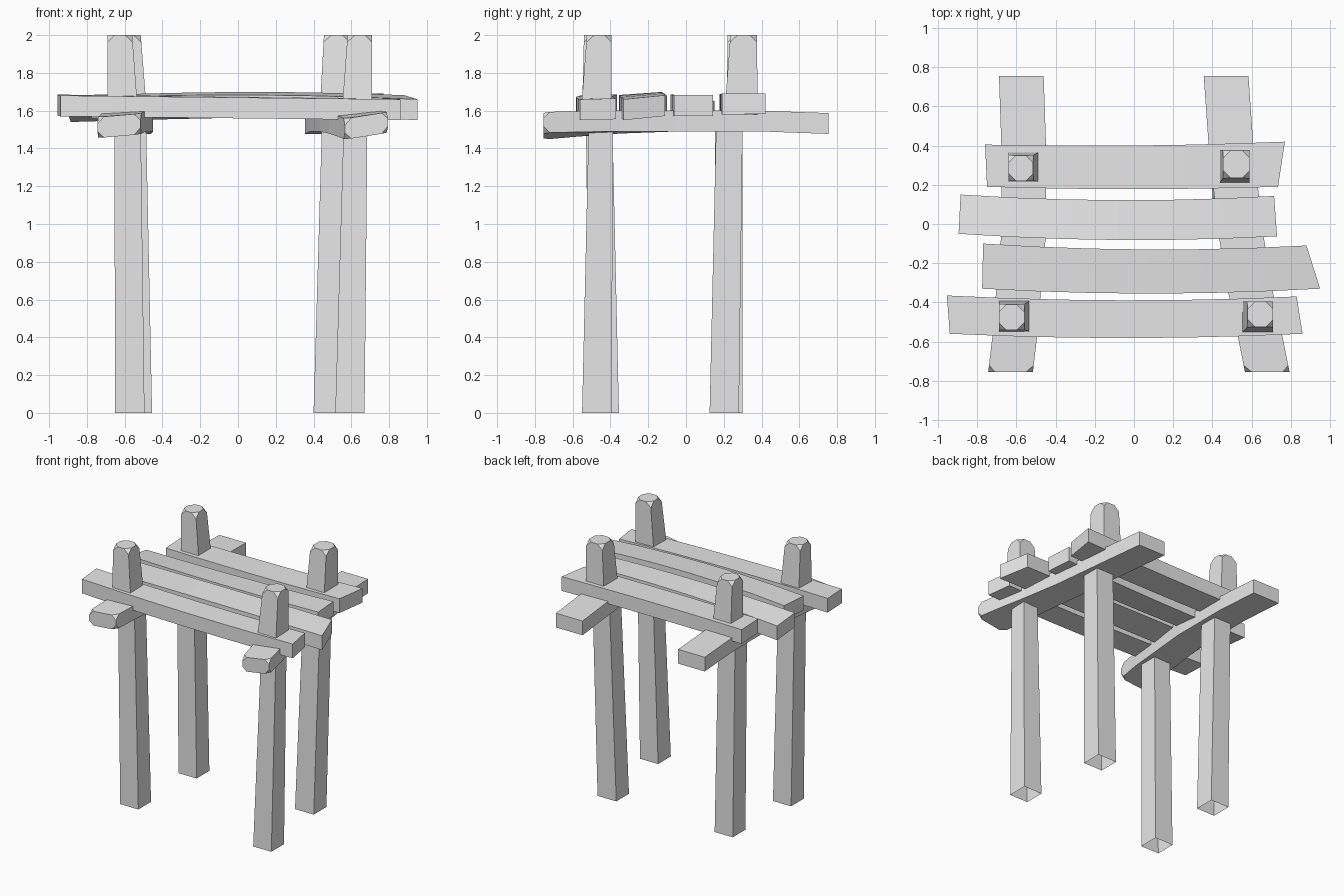
import bpy
import bmesh
from mathutils import Vector

cube = bpy.data.objects.get("Cube")
if cube:
    bpy.data.objects.remove(cube, do_unlink=True)

GREY = (0.8, 0.8, 0.8, 1.0)
wood = bpy.data.materials.new("plain grey wood")
wood.use_nodes = True
wood.diffuse_color = GREY
wood.node_tree.nodes["Principled BSDF"].inputs["Base Color"].default_value = GREY


def loft(name, rings, cap_start=True, cap_end=True, chamfer_start=0, chamfer_end=0):
    """Skin four-cornered rings into a bar, optionally cutting the end corners."""
    bm = bmesh.new()
    loops = [[bm.verts.new(p) for p in ring] for ring in rings]
    for a, b in zip(loops, loops[1:]):
        for i in range(4):
            j = (i + 1) % 4
            bm.faces.new((a[i], a[j], b[j], b[i]))
    if cap_start:
        bm.faces.new(loops[0][::-1])
    if cap_end:
        bm.faces.new(loops[-1])
    for corners, size in ((loops[0], chamfer_start), (loops[-1], chamfer_end)):
        if size:
            bmesh.ops.bevel(bm, geom=corners, offset=size, segments=1,
                            profile=0.5, affect='VERTICES')
    bmesh.ops.recalc_face_normals(bm, faces=bm.faces)
    mesh = bpy.data.meshes.new(name)
    bm.to_mesh(mesh)
    bm.free()
    mesh.materials.append(wood)
    bpy.context.collection.objects.link(bpy.data.objects.new(name, mesh))


def level_ring(x0, x1, y0, y1, z):
    return [(x0, y0, z), (x1, y0, z), (x1, y1, z), (x0, y1, z)]


# Posts: a leaning lower leg, open underneath, and a tapered corner-cut head
def post(name, foot, neck, shoulder, top):
    loft(name + "_leg", [level_ring(*foot, 0), level_ring(*neck, 1.54)],
         cap_start=False)
    loft(name + "_head", [level_ring(*shoulder, 1.6), level_ring(*top, 2)],
         chamfer_end=0.038)


post("front_right_post", (-0.65, -0.495, -0.51, -0.355), (-0.655, -0.515, -0.53, -0.39),
     (-0.69, -0.53, -0.55, -0.39), (-0.69, -0.56, -0.54, -0.41))
post("front_left_post", (0.515, 0.67, -0.55, -0.395), (0.56, 0.685, -0.515, -0.385),
     (0.55, 0.71, -0.555, -0.395), (0.58, 0.71, -0.525, -0.395))
post("back_right_post", (-0.61, -0.455, 0.145, 0.30), (-0.63, -0.487, 0.155, 0.30),
     (-0.64, -0.483, 0.215, 0.37), (-0.64, -0.515, 0.22, 0.35))
post("back_left_post", (0.40, 0.56, 0.125, 0.28), (0.445, 0.59, 0.16, 0.30),
     (0.433, 0.59, 0.205, 0.38), (0.455, 0.59, 0.235, 0.375))


# Beams: wavy bars running front to back, slightly rolled at the front end
def beam(name, path, roll):
    rings = []
    for i, (x, y, z) in enumerate(path):
        tilt = roll * max(0, 1 - i / 3)
        rings.append([(x + sx * 0.114, y, z + sz * 0.055 + sx * tilt)
                      for sx, sz in ((-1, -1), (1, -1), (1, 1), (-1, 1))])
    loft(name, rings, chamfer_start=0.035)


beam("right_beam", [(-0.63, -0.755, 1.52), (-0.608, -0.57, 1.535), (-0.59, -0.35, 1.54),
                    (-0.563, -0.05, 1.545), (-0.563, 0.4, 1.545), (-0.575, 0.755, 1.532)], 0.01)
beam("left_beam", [(0.68, -0.755, 1.52), (0.643, -0.57, 1.53), (0.595, -0.35, 1.54),
                   (0.545, -0.05, 1.545), (0.495, 0.4, 1.545), (0.47, 0.755, 1.532)], 0.018)


# Planks: each end is given as front and back bottom corners, bowed in between
def plank(name, ends, bow_y, bow_z, thick=0.11, steps=6):
    (lf, lb), (rf, rb) = [[Vector(c) for c in end] for end in ends]
    up = Vector((0, 0, thick))
    rings = []
    for k in range(steps + 1):
        t = k / steps
        bow = Vector((0, bow_y, bow_z)) * (1 - (2 * t - 1) ** 2)
        front, back = lf.lerp(rf, t) + bow, lb.lerp(rb, t) + bow
        rings.append([front, back, back + up, front + up])
    loft(name, rings)


plank("plank_front", [[(-0.94, -0.56, 1.57), (-0.955, -0.365, 1.575)],
                      [(0.86, -0.56, 1.55), (0.83, -0.37, 1.555)]], -0.022, 0)
plank("plank_second", [[(-0.775, -0.33, 1.56), (-0.77, -0.1, 1.57)],
                       [(0.95, -0.33, 1.55), (0.88, -0.11, 1.572)]], -0.025, 0.018)
plank("plank_third", [[(-0.895, -0.05, 1.568), (-0.885, 0.15, 1.54)],
                      [(0.73, -0.063, 1.572), (0.715, 0.143, 1.572)]], -0.025, 0.005)
plank("plank_back", [[(-0.75, 0.19, 1.575), (-0.76, 0.405, 1.575)],
                     [(0.735, 0.19, 1.58), (0.77, 0.42, 1.582)]], -0.012, 0)
